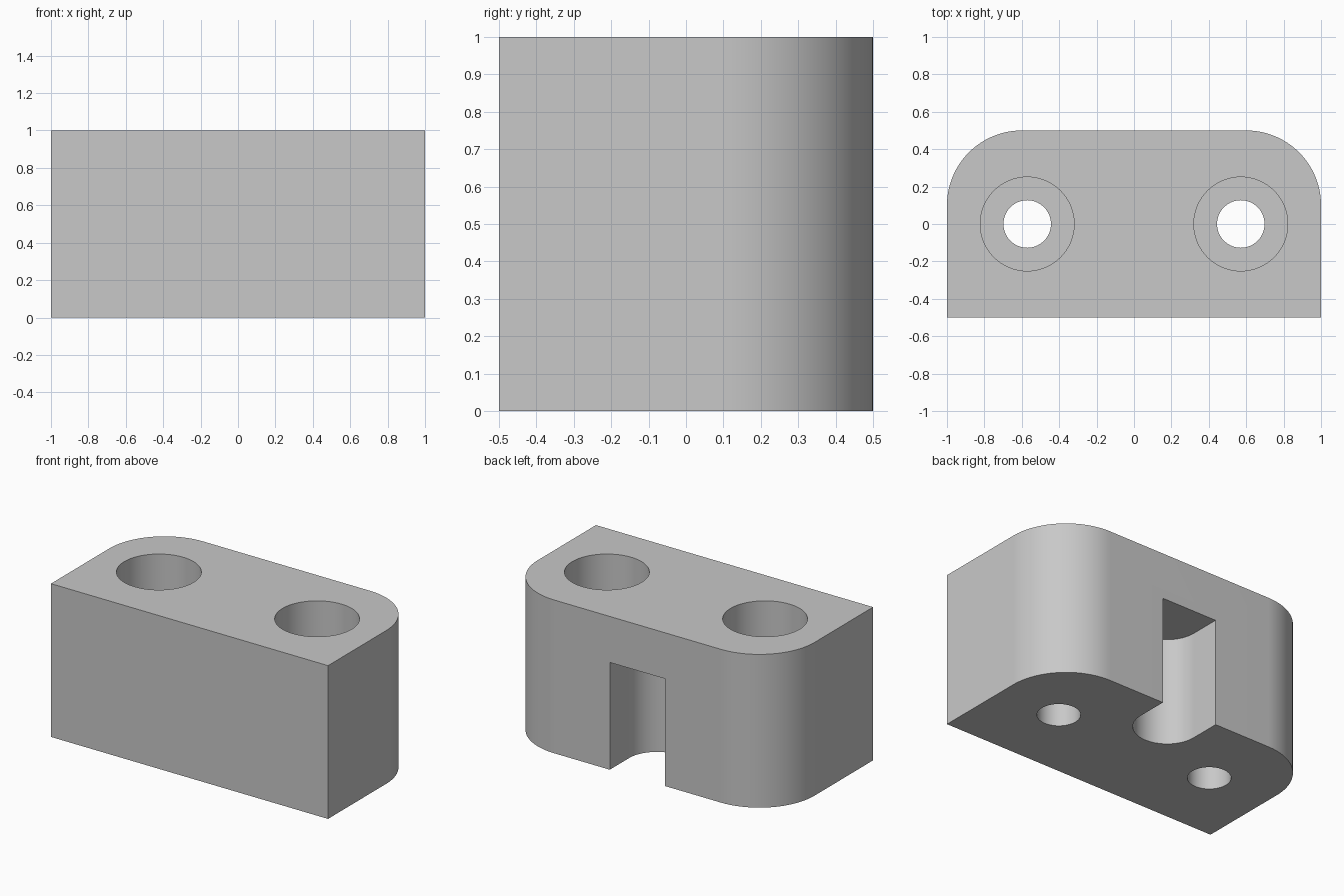
import bpy, bmesh
from math import pi, sin, cos, radians

cube = bpy.data.objects.get("Cube")
if cube:
    bpy.data.objects.remove(cube, do_unlink=True)

grey = bpy.data.materials.new("plain grey")
grey.use_nodes = True
COLOUR = (0.58, 0.58, 0.58, 1)
grey.diffuse_color = COLOUR
grey.node_tree.nodes["Principled BSDF"].inputs["Base Color"].default_value = COLOUR


def arc(cx, cy, r, start, end, steps):
    """Points along an arc, angles in degrees."""
    angles = [radians(start + (end - start) * i / steps) for i in range(steps + 1)]
    return [(cx + r * cos(a), cy + r * sin(a)) for a in angles]


def prism(name, outline, z0, z1):
    """Solid made by extruding a counter-clockwise plan outline."""
    bm = bmesh.new()
    face = bm.faces.new([bm.verts.new((x, y, z0)) for x, y in outline])
    new = bmesh.ops.extrude_face_region(bm, geom=[face])["geom"]
    top = [v for v in new if isinstance(v, bmesh.types.BMVert)]
    bmesh.ops.translate(bm, verts=top, vec=(0, 0, z1 - z0))
    bmesh.ops.recalc_face_normals(bm, faces=bm.faces)
    mesh = bpy.data.meshes.new(name)
    bm.to_mesh(mesh)
    bm.free()
    mesh.materials.append(grey)
    obj = bpy.data.objects.new(name, mesh)
    bpy.context.collection.objects.link(obj)
    return obj


def cylinder(name, x, r, z0, z1):
    return prism(name, arc(x, 0, r, 0, 360, 72)[:-1], z0, z1)


# Block with two rounded back corners
corner = 0.4
block = prism("mounting_block",
              [(-1, -0.5), (1, -0.5)]
              + arc(1 - corner, 0.5 - corner, corner, 0, 90, 32)
              + arc(corner - 1, 0.5 - corner, corner, 90, 180, 32), 0, 1)

# Round-ended slot, open at the back and the underside
cutters = [prism("slot_cutter",
                 [(0.2, 0.6), (-0.2, 0.6)] + arc(0, 0.3, 0.2, 180, 360, 48),
                 -0.1, 0.7)]

# Counterbored bolt holes
bore_floor = 0.71
for side, x in (("right", -0.571), ("left", 0.571)):
    cutters.append(cylinder(side + "_bore_cutter", x, 0.251, bore_floor, 1.1))
    cutters.append(cylinder(side + "_hole_cutter", x, 0.127, -0.1, bore_floor + 0.1))

bpy.ops.object.select_all(action="DESELECT")
block.select_set(True)
bpy.context.view_layer.objects.active = block
for cutter in cutters:
    cutter.hide_render = True
    mod = block.modifiers.new(cutter.name, "BOOLEAN")
    mod.operation = "DIFFERENCE"
    mod.solver = "EXACT"
    mod.object = cutter
    bpy.ops.object.modifier_apply(modifier=mod.name)
    bpy.data.objects.remove(cutter, do_unlink=True)

bpy.ops.object.shade_smooth_by_angle(angle=radians(30))
